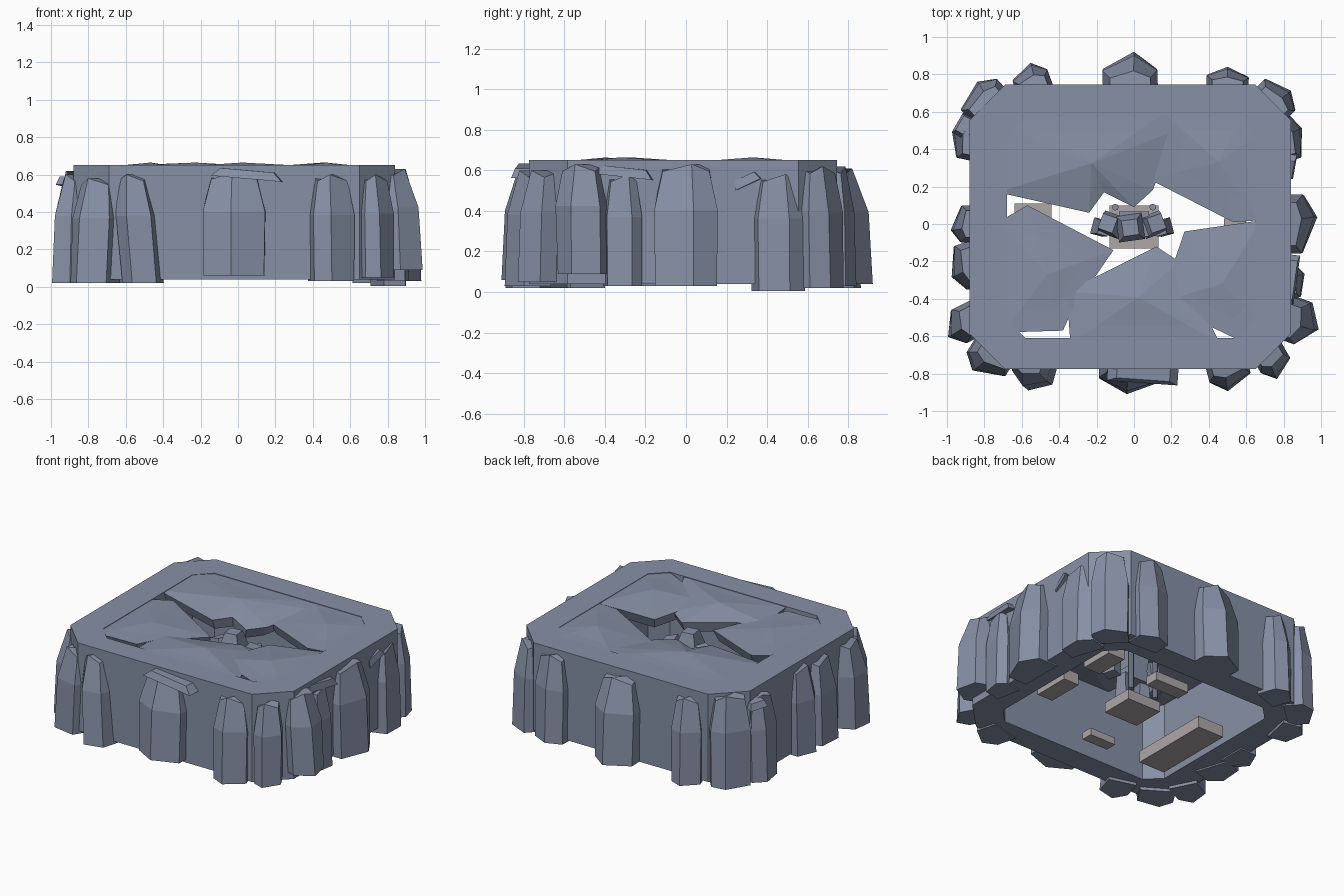
import bpy, math, random
from mathutils import Vector, Matrix

if "Cube" in bpy.data.objects:
    bpy.data.objects.remove(bpy.data.objects["Cube"])

random.seed(4)


def material(name, rgb):
    m = bpy.data.materials.new(name)
    m.diffuse_color = (*rgb, 1)
    m.use_nodes = True
    m.node_tree.nodes["Principled BSDF"].inputs["Base Color"].default_value = m.diffuse_color
    return m


ROCK = material("blue_grey_rock", (0.24, 0.28, 0.38))
STONE = material("warm_stone", (0.42, 0.38, 0.39))


def make(name, verts, faces, mat=ROCK):
    me = bpy.data.meshes.new(name)
    me.from_pydata([tuple(v) for v in verts], [], faces)
    me.materials.append(mat)
    ob = bpy.data.objects.new(name, me)
    bpy.context.collection.objects.link(ob)
    return ob


def bands(n, levels):
    return [(k * n + i, k * n + (i + 1) % n, (k + 1) * n + (i + 1) % n, (k + 1) * n + i)
            for k in range(levels - 1) for i in range(n)]


def octagon(x0, x1, y0, y1, c):
    return [(x0 + c, y0), (x1 - c, y0), (x1, y0 + c), (x1, y1 - c),
            (x1 - c, y1), (x0 + c, y1), (x0, y1 - c), (x0, y0 + c)]


def loft(name, sections, mat=ROCK):
    """Closed solid through rings with equal point counts."""
    n = len(sections[0])
    verts = [v for s in sections for v in s]
    last = (len(sections) - 1) * n
    faces = bands(n, len(sections)) + [tuple(range(n))[::-1], tuple(range(last, last + n))]
    return make(name, verts, faces, mat)


def rock(name, x, y, ang, w, d, z0, z1, lean=0):
    """Faceted pillar growing outward from the wall, top shifted sideways by lean."""
    a = math.radians(ang)
    out, tan = Vector((math.cos(a), math.sin(a))), Vector((-math.sin(a), math.cos(a)))
    p = random.uniform(-.2, .2) * w
    prof = [(-w / 2, -.08), (w / 2, -.08), (w / 2, .5 * d), (p, d), (-w / 2, .45 * d)]
    h = z1 - z0
    rings = []
    for z, su, sv, tilt, sh in ((z0, .95, 1, 0, 0), (z0 + .62 * h, .98, .88, 0, .6), (z1, .72, .4, .035, 1)):
        ring = []
        for u, v in prof:
            q = Vector((x, y)) + tan * (u * su + lean * sh) + out * (v * sv if v > 0 else v)
            ring.append((q.x, q.y, z - (tilt if v > 0 and u != p else 0)))
        rings.append(ring)
    return loft(name, rings)


def slab(name, pts, thick=.07):
    """Roof plate: flat plateau with a narrow bevel, sagging towards the opening."""
    n = len(pts)
    cx, cy = sum(p[0] for p in pts) / n, sum(p[1] for p in pts) / n

    def ring(s, f):
        return [(cx + (x - cx) * s, cy + (y - cy) * s, f(min(1, math.hypot(x, y) / .6))) for x, y in pts]

    low = ring(.9, lambda r: .515 + .06 * r)
    edge = ring(1, lambda r: .585 + .06 * r)
    plateau = ring(.6, lambda r: .62 + .03 * r)
    verts = low + edge + plateau + [(cx, cy, .664), (cx, cy, .53)]
    faces = bands(n, 3)
    for i in range(n):
        j = (i + 1) % n
        faces += [(2 * n + i, 2 * n + j, 3 * n), (j, i, 3 * n + 1)]
    return make(name, verts, faces)


def block(name, loc, size, mat=STONE, rz=0, tilt=0, taper=1.0):
    m = Matrix.Rotation(math.radians(rz), 4, 'Z') @ Matrix.Rotation(math.radians(tilt), 4, 'Y')
    rings = []
    for k, s in ((-.5, 1), (.5, taper)):
        rings.append([m @ Vector((a * size[0] / 2 * s, b * size[1] / 2 * s, k * size[2])) + Vector(loc)
                      for a, b in ((-1, -1), (1, -1), (1, 1), (-1, 1))])
    return loft(name, rings, mat)


# Hollow wall ring with chamfered corners
outer, inner = octagon(-.88, .84, -.775, .745, .19), octagon(-.68, .65, -.61, .57, .1)
rings = [[(x, y, z) for x, y in o] for o, z in ((outer, .04), (outer, .65), (inner, .65), (inner, .04))]
make("wall_ring", [v for r in rings for v in r],
     bands(8, 4) + [(24 + i, 24 + (i + 1) % 8, (i + 1) % 8, i) for i in range(8)])

# Rock pillars around the outside
for i, r in enumerate([
        (-.51, -.77, -106, .20, .13, .02, .60, -.06), (-.77, -.70, -122, .24, .12, .02, .58, .02),
        (-.02, -.77, -92, .34, .14, .06, .61),
        (.50, -.77, -75, .23, .12, .03, .60), (.73, -.71, -60, .18, .12, .05, .60),
        (.84, -.50, -20, .24, .16, .09, .63, -.02), (.84, -.31, 12, .18, .08, .03, .58),
        (.84, 0, 0, .32, .14, .03, .63), (.82, .46, 18, .25, .09, .005, .58),
        (.75, .66, 45, .24, .10, .02, .62), (.50, .75, 88, .23, .09, .03, .62),
        (-.02, .75, 92, .30, .17, .04, .61), (-.54, .75, 110, .20, .11, .02, .60),
        (-.80, .66, 132, .26, .10, .03, .65), (-.88, .45, 168, .22, .10, .02, .60),
        (-.88, .0, 180, .20, .10, .03, .62), (-.88, -.22, 198, .25, .11, .03, .60),
        (-.88, -.52, 207, .20, .14, .02, .60)]):
    rock(f"outer_rock_{i}", *r)

# Small shards under the rim
for i, (x, y, z, sx, sy, rz, t) in enumerate([
        (.05, -.78, .60, .38, .14, -4, 5), (.83, -.30, .59, .28, .08, 82, 6),
        (.83, .30, .55, .14, .06, 80, -25), (-.90, .52, .56, .12, .10, 60, 8)]):
    block(f"rim_shard_{i}", (x, y, z), (sx, sy, .045), ROCK, rz, t, .75)

# Broken roof plates around a central opening, tucked into the walls
slab("roof_plate_back", [(-.73, .17), (-.24, .06), (-.16, .17), (0, .09), (.10, .18),
                         (.22, .50), (.17, .60), (-.62, .60), (-.79, .55)])
slab("roof_plate_back_right", [(.08, .24), (.53, .01), (.67, .02), (.70, .50), (.60, .61), (.14, .61)])
slab("roof_plate_left", [(-.70, -.58), (-.38, -.57), (-.33, -.46), (-.11, -.14), (-.57, .10), (-.71, .02)])
slab("roof_plate_front", [(-.34, -.64), (.46, -.64), (.24, -.20), (.12, -.12), (-.36, -.36)])
slab("roof_plate_right", [(.14, -.42), (.58, -.63), (.69, -.52), (.68, .02), (.27, -.04)])

# Loose stone benches and blocks on the chamber floor
for i, (x, y, sx, sy, h) in enumerate([
        (-.54, -.18, .20, .58, .08), (-.08, -.44, .20, .08, .05), (.02, .35, .26, .10, .06),
        (.54, -.10, .12, .26, .08), (.53, .34, .13, .24, .09)]):
    block(f"floor_block_{i}", (x, y, .05 + h / 2), (sx, sy, h))

# Central stone figure on a plinth
block("plinth", (0, -.015, .085), (.26, .23, .07))
block("figure_torso", (0, 0, .41), (.12, .10, .20), ROCK, 0, 0, 1.35)
block("figure_hips", (0, 0, .30), (.15, .10, .08), ROCK)
block("figure_head", (-.02, -.02, .57), (.14, .14, .10), ROCK, 8, 0, .6)
for side, s in (("left", -1), ("right", 1)):
    block(f"figure_leg_{side}", (s * .07, -.01, .20), (.08, .09, .18), ROCK, s * 10, 0, .8)
    block(f"figure_shoulder_{side}", (s * .12 - .01, 0, .50), (.12, .12, .09), ROCK, s * 20, s * 15, .7)
    block(f"figure_arm_{side}", (s * .165 - .01, -.02, .37), (.07, .09, .22), ROCK, s * 15, s * -8, .8)
    bpy.ops.mesh.primitive_cylinder_add(vertices=8, radius=.018, depth=.38, location=(s * .1, .09, .33))
    post = bpy.context.object
    post.name = f"back_post_{side}"
    post.data.materials.append(ROCK)
